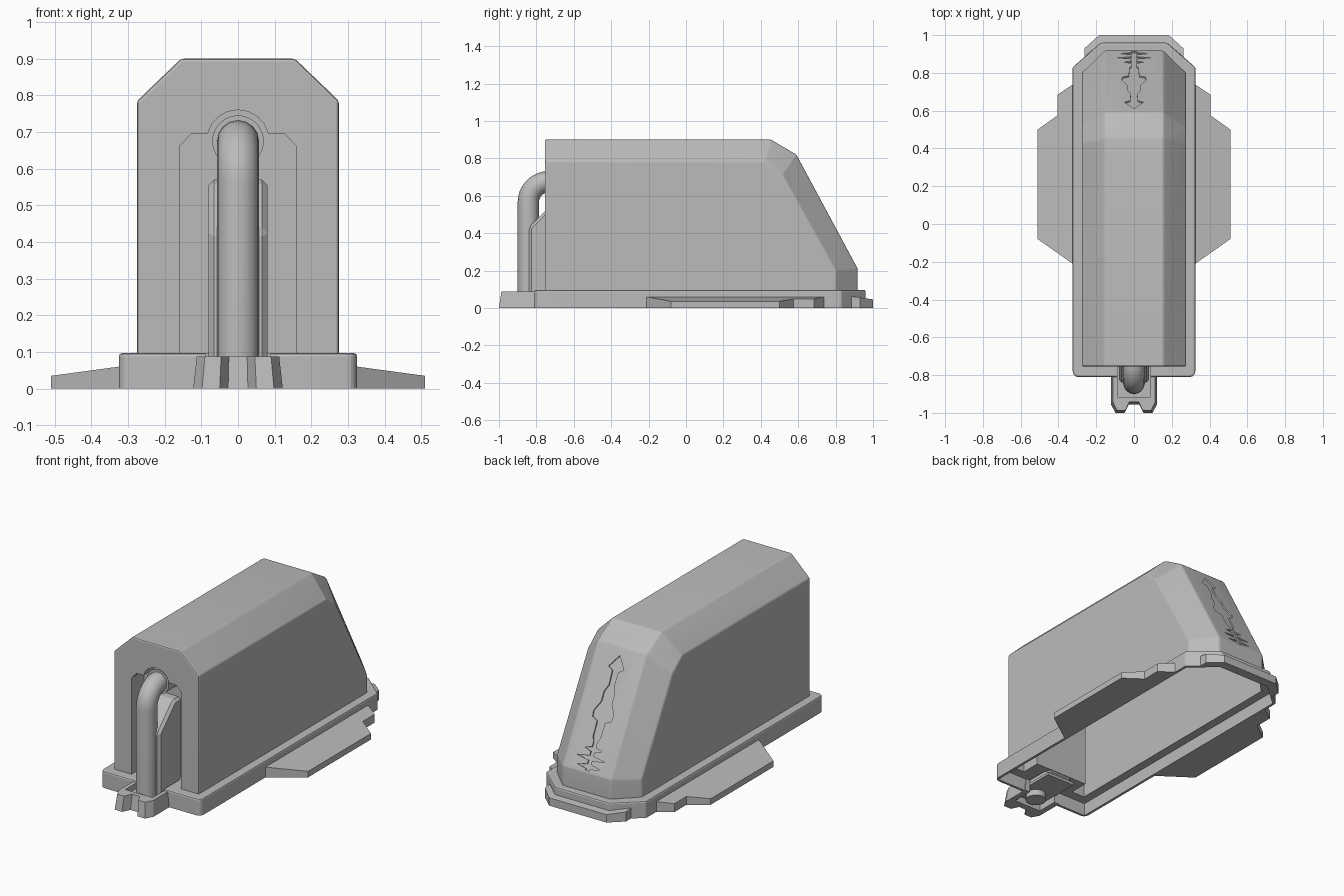
import bpy, bmesh, math
from mathutils import Vector

cube = bpy.data.objects.get("Cube")
if cube:
    bpy.data.objects.remove(cube, do_unlink=True)

# One plain grey for every part
grey = bpy.data.materials.new("plain_grey")
grey.use_nodes = True
grey.diffuse_color = (0.5, 0.5, 0.5, 1)
for node in grey.node_tree.nodes:
    if node.type == 'BSDF_PRINCIPLED':
        node.inputs["Base Color"].default_value = grey.diffuse_color


def add_object(name, bm):
    bmesh.ops.recalc_face_normals(bm, faces=bm.faces)
    mesh = bpy.data.meshes.new(name)
    bm.to_mesh(mesh)
    bm.free()
    mesh.materials.append(grey)
    obj = bpy.data.objects.new(name, mesh)
    bpy.context.collection.objects.link(obj)
    return obj


def activate(obj):
    bpy.ops.object.select_all(action='DESELECT')
    obj.select_set(True)
    bpy.context.view_layer.objects.active = obj


def apply_bevel(obj, width, segments):
    mod = obj.modifiers.new("bevel", 'BEVEL')
    mod.width, mod.segments = width, segments
    mod.limit_method, mod.angle_limit = 'ANGLE', math.radians(20)
    activate(obj)
    bpy.ops.object.modifier_apply(modifier=mod.name)


def cut(obj, cutter, keep=False):
    mod = obj.modifiers.new("cut", 'BOOLEAN')
    mod.operation, mod.solver, mod.object = 'DIFFERENCE', 'EXACT', cutter
    activate(obj)
    bpy.ops.object.modifier_apply(modifier=mod.name)
    if not keep:
        bpy.data.objects.remove(cutter, do_unlink=True)


def prism(name, outline, low, high):
    """Closed prism; low and high turn an outline point into a 3D point."""
    bm = bmesh.new()
    a = [bm.verts.new(low(*p)) for p in outline]
    b = [bm.verts.new(high(*p)) for p in outline]
    bm.faces.new(a)
    bm.faces.new(b)
    for i in range(len(a)):
        j = (i + 1) % len(a)
        bm.faces.new((a[i], a[j], b[j], b[i]))
    return add_object(name, bm)


def slab(name, outline, z0, z1):
    return prism(name, outline, lambda x, y: (x, y, z0), lambda x, y: (x, y, z1))


def both_sides(half):
    return half + [(-x, y) for x, y in reversed(half) if abs(x) > 1e-5]


def box(name, x, y0, y1, z0, z1):
    return slab(name, [(-x, y0), (x, y0), (x, y1), (-x, y1)], z0, z1)


# Chamfered hull: a spine profile and a lower, set-in side profile (y, z)
SPINE = [(-.755, .90), (.455, .90), (.59, .82), (.918, .21), (.918, .1)]
SIDE = [(-.755, .785), (.425, .785), (.515, .71), (.80, .20), (.80, .1)]


def hull(name, inset, floor):
    bm = bmesh.new()
    rows = []
    last = len(SPINE) - 1
    for i, (spine, side) in enumerate(zip(SPINE, SIDE)):
        row = []
        for x, (y, z) in ((-.275, side), (-.155, spine), (.155, spine), (.275, side)):
            x -= math.copysign(inset, x)
            y += inset if i == 0 else -inset
            z = floor if i == last else z - inset
            row.append(bm.verts.new((x, y, z)))
        rows.append(row)
    feet = [bm.verts.new((s * (.275 - inset), -.755 + inset, floor)) for s in (-1, 1)]
    for r, q in zip(rows, rows[1:]):
        for k in range(3):
            bm.faces.new((r[k], r[k + 1], q[k + 1], q[k]))
    bm.faces.new(rows[0] + [feet[1], feet[0]])
    bm.faces.new(rows[-1] + [feet[1], feet[0]])
    bm.faces.new([r[0] for r in rows] + [feet[0]])
    bm.faces.new([r[3] for r in rows] + [feet[1]])
    return add_object(name, bm)


# Arched alcove outline in x and z
arc = [(.085 * math.cos(math.radians(a)), .675 + .085 * math.sin(math.radians(a)))
       for a in range(14, 91, 19)]
arch = both_sides([(.16, -.1), (.16, .66), (.127, .695)] + arc)


def alcove(name, grow, back):
    place = lambda y: lambda x, z: (x * (1 + grow * 6), y, z + grow)
    return prism(name, arch, place(-.95), place(back))


# Hollow housing with the alcove in its front wall
housing = hull("housing", 0, .08)
apply_bevel(housing, .008, 2)
cut(housing, alcove("alcove_cutter", 0, -.64))
core = hull("housing_core", .016, -.05)
cut(core, alcove("alcove_liner", .014, -.625))
cut(housing, core, keep=True)

# Engraved arrow ornament down the rear slope
half = [(0, .612), (.05, .645), (.02, .653), (.016, .69), (.034, .708), (.034, .735),
        (.065, .762), (.06, .778), (.026, .785), (.024, .825), (.012, .838)]
for y, w in ((.857, .055), (.88, .09), (.902, .075)):
    half += [(.012, y - .006), (w, y), (.012, y + .006)]
half += [(.012, .912), (0, .912)]
normal = Vector((0, .61, .328)).normalized()


def on_slope(depth):
    return lambda x, y: Vector((x, y, .82 - (y - .59) * .61 / .328)) + normal * depth


cut(housing, prism("ornament_cutter", both_sides(half), on_slope(-.008), on_slope(.03)))

# Hollow base plinth, rounded only along its top
plinth = slab("base_plinth", both_sides(
    [(.30, -.81), (.317, -.803), (.325, -.785), (.325, .83), (.175, .96)]), -.03, .097)
apply_bevel(plinth, .01, 2)
cut(plinth, box("underside_cutter", .6, -1.2, 1.2, -.2, 0))
cut(plinth, core)
hollow = slab("plinth_hollow", both_sides([(.31, -.795), (.31, .822), (.168, .944)]), -.05, .075)
cut(plinth, hollow, keep=True)
cut(plinth, box("slot_cutter", .088, -.9, -.66, -.05, .2))

# Rear lip, sloping down to the back
lip = prism("rear_lip", both_sides([(.262, .86), (.262, .93), (.185, 1.0)]),
            lambda x, y: (x, y, 0), lambda x, y: (x, y, .06 - (y - .9) * .14))
cut(lip, hollow)

# Stepped side wings, thinner toward the tip
wing = [(.315, -.21), (.325, -.21), (.51, -.08), (.51, .50), (.405, .575), (.405, .685), (.315, .745)]
for side, label in ((1, "left"), (-1, "right")):
    prism(label + "_wing", [(side * x, y) for x, y in wing],
          lambda x, y: (x, y, 0), lambda x, y: (x, y, .06 - (abs(x) - .325) * .135))

# Notched front foot with a floored slot for the pipe
foot = prism("front_foot", both_sides(
    [(.122, -.79), (.122, -.955), (.098, -1.0), (.05, -1.0), (.027, -.955)]),
    lambda x, y: (x, y, 0),
    lambda x, y: (x * .92, y + (.013 if y < -.9 else 0), .088))
cut(foot, box("foot_slot_cutter", .088, -.915, -.7, -.05, .2))
box("slot_floor", .092, -.92, -.63, .04, .055)

# Chamfered support block behind the pipe
support = prism("pipe_support", [(-.84, .05), (-.84, .43), (-.70, .57), (-.63, .57), (-.63, .05)],
                lambda y, z: (-.08, y, z), lambda y, z: (.08, y, z))
apply_bevel(support, .015, 1)

# Bent pipe
path = [(-.843, .005)]
for a in range(0, 91, 10):
    t = math.radians(a)
    path.append((-.733 - .11 * math.cos(t), .565 + .11 * math.sin(t)))
path.append((-.63, .675))
curve = bpy.data.curves.new("bent_pipe", 'CURVE')
curve.dimensions = '3D'
curve.bevel_depth, curve.bevel_resolution, curve.use_fill_caps = .057, 6, True
spline = curve.splines.new('POLY')
spline.points.add(len(path) - 1)
for point, (y, z) in zip(spline.points, path):
    point.co = (0, y, z, 1)
curve.materials.append(grey)
pipe = bpy.data.objects.new("bent_pipe", curve)
bpy.context.collection.objects.link(pipe)

# Collar where the pipe enters the alcove
ring = [(.07 * math.cos(math.tau * i / 40), .675 + .07 * math.sin(math.tau * i / 40)) for i in range(40)]
prism("pipe_collar", ring, lambda x, z: (x, -.74, z), lambda x, z: (x, -.63, z))

# Smooth only the gentlest angles, so flat planes keep crisp edges
for obj in list(bpy.context.collection.objects):
    if obj.type == 'MESH':
        activate(obj)
        bpy.ops.object.shade_smooth_by_angle(angle=math.radians(10))
